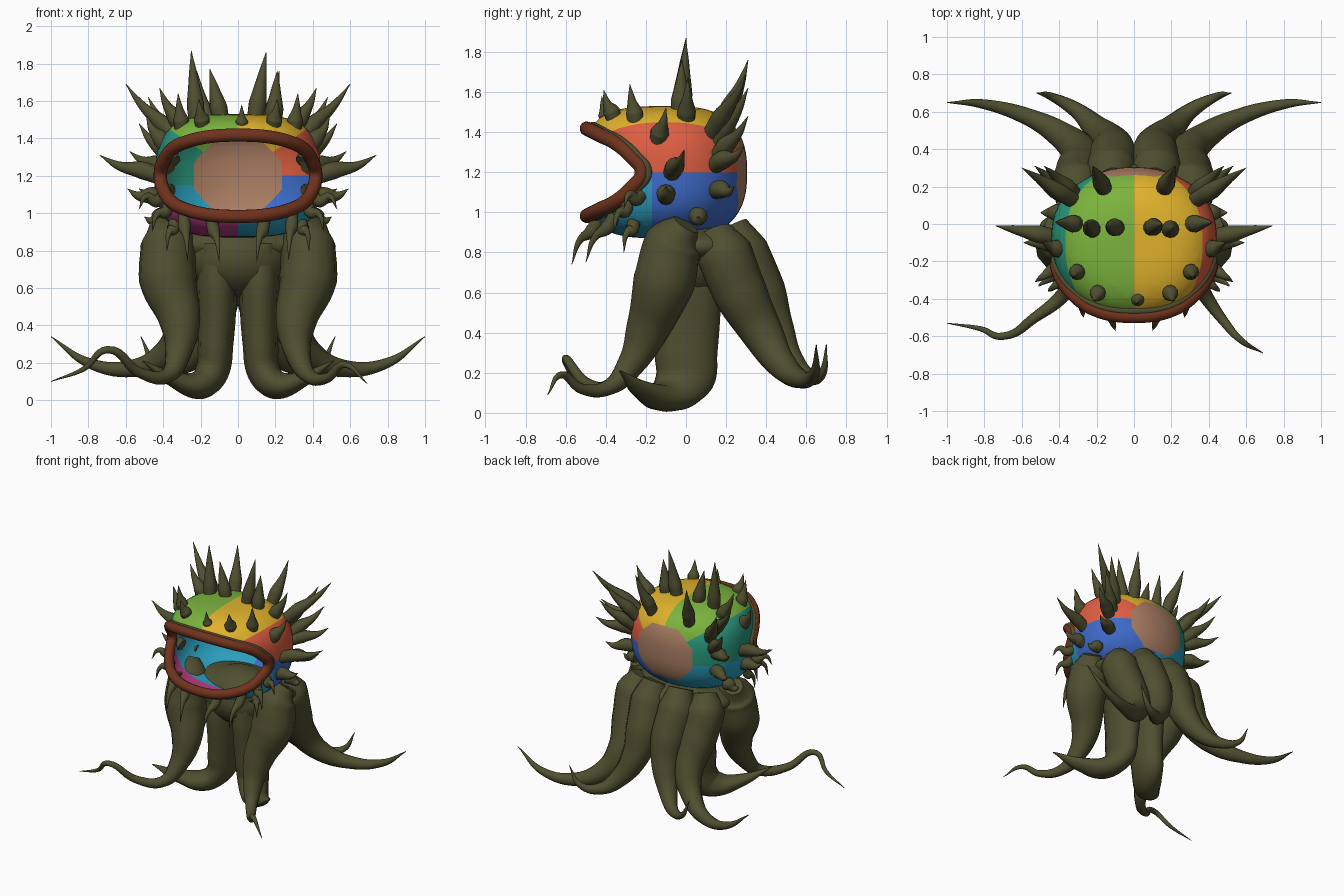
import bpy, bmesh, math
from mathutils import Vector

cube = bpy.data.objects.get("Cube")
if cube:
    bpy.data.objects.remove(cube, do_unlink=True)


def material(name, r, g, b):
    m = bpy.data.materials.new(name)
    lin = [(c / 255) ** 2.2 for c in (r, g, b)] + [1]
    m.diffuse_color = lin
    m.use_nodes = True
    bsdf = next(n for n in m.node_tree.nodes if n.type == 'BSDF_PRINCIPLED')
    bsdf.inputs["Base Color"].default_value = lin
    bsdf.inputs["Roughness"].default_value = 0.8
    return m


OLIVE = material("olive skin", 80, 80, 52)
BROWN = material("brown lip", 112, 54, 34)
PATCHES = [material(*a) for a in (
    ("green", 122, 178, 64), ("yellow", 222, 176, 48), ("red", 222, 94, 68),
    ("teal", 46, 150, 124), ("blue", 64, 106, 200), ("cyan", 46, 156, 188),
    ("pink", 190, 66, 135), ("tan", 168, 124, 98))]
GREEN, YELLOW, RED, TEAL, BLUE, CYAN, PINK, TAN = range(8)


def add_mesh(name, bm, mats):
    me = bpy.data.meshes.new(name)
    for f in bm.faces:
        f.smooth = True
    bm.to_mesh(me)
    bm.free()
    for m in mats:
        me.materials.append(m)
    ob = bpy.data.objects.new(name, me)
    bpy.context.collection.objects.link(ob)
    return ob


def tubes(name, paths, mat, cyclic=False, depth_scale=1.0):
    """Tapered tubes; every path is a list of (x, y, z, radius)."""
    cu = bpy.data.curves.new(name, 'CURVE')
    cu.dimensions = '3D'
    cu.bevel_depth = 1
    cu.bevel_resolution = 4
    cu.resolution_u = 7
    cu.use_fill_caps = True
    for path in paths:
        sp = cu.splines.new('BEZIER')
        sp.bezier_points.add(len(path) - 1)
        sp.use_cyclic_u = cyclic
        for p, (x, y, z, r) in zip(sp.bezier_points, path):
            p.co = (x, y / depth_scale, z)
            p.radius = r
        for p in sp.bezier_points:
            p.handle_left_type = p.handle_right_type = 'AUTO'
    tmp = bpy.data.objects.new(name + "_path", cu)
    bpy.context.collection.objects.link(tmp)
    dg = bpy.context.evaluated_depsgraph_get()
    me = bpy.data.meshes.new_from_object(tmp.evaluated_get(dg))
    bpy.data.objects.remove(tmp, do_unlink=True)
    bm = bmesh.new()
    bm.from_mesh(me)
    for v in bm.verts:
        v.co.y *= depth_scale
    bpy.data.meshes.remove(me)
    return add_mesh(name, bm, [mat])


def blob(name, centre, size, mat):
    bm = bmesh.new()
    bmesh.ops.create_uvsphere(bm, u_segments=32, v_segments=16, radius=1)
    for v in bm.verts:
        v.co = Vector(a + b * c for a, b, c in zip(centre, size, v.co))
    return add_mesh(name, bm, [mat])


def flip(path):
    return [(-p[0], *p[1:]) for p in path]


# Head: rounded shell, boxier at the front, split along patch borders
C = Vector((0, -0.1, 1.2))
MOUTH = Vector((0, -0.2, 1.2))
JAW = Vector((0, -0.04, 1.2))
BELLY = Vector((0, -0.17, 1.2))
CHEEK = Vector((0, 0, 1.15))
bm = bmesh.new()
bmesh.ops.create_uvsphere(bm, u_segments=48, v_segments=32, radius=1)
for v in bm.verts:
    n = v.co.copy()
    q, p = 2.2 - 0.15 * n.y, 3.1 - 0.5 * n.y
    flat = (abs(n.x) ** q + abs(n.y) ** q) ** (1 / q)
    k = (flat ** p + abs(n.z) ** p) ** (-1 / p)
    v.co = C + Vector((n.x * (0.44 + 0.03 * n.y), n.y * 0.405, n.z * 0.33)) * k
cuts = [(MOUTH, (0, 1, 0.7)), (MOUTH, (0, 1, -0.7)), (JAW, (0, 1, 2)), (JAW, (0, 1, -2)),
        (BELLY, (0, 1, 0)), (C, (1, 0, 0)), (C, (0, 0, 1)), (CHEEK, (0, 0, 1))]
for s in (1, -1):
    cuts += [(C, (1.5, s, 0)), (C, (0.68, 0, s)), (C, (0, 1, 1.8 * s)),
             (C, (1.15, -1, 1.15 * s)), (C, (1.15, 1, 1.15 * s))]
for co, no in cuts:
    bmesh.ops.bisect_plane(bm, geom=bm.verts[:] + bm.edges[:] + bm.faces[:], dist=1e-5,
                           plane_co=co, plane_no=no)


def in_mouth(f):
    c = f.calc_center_median()
    dz = abs(c.z - C.z)
    return c.y < MOUTH.y - 0.7 * dz and c.y < JAW.y - 2 * dz


bmesh.ops.delete(bm, geom=[f for f in bm.faces if in_mouth(f)], context='FACES')


def patch(f):
    c = f.calc_center_median()
    d = c - C
    ax, az = abs(d.x), abs(d.z)
    if d.y > max(1.5 * ax, 1.8 * az, 1.15 * (ax + az)):
        return TAN
    if d.z > 0.68 * ax:
        return YELLOW if d.x > 0 else GREEN
    if d.x > 0:
        if d.z > 0:
            return RED
        return CYAN if c.y < BELLY.y else BLUE
    if c.z > CHEEK.z:
        return TEAL
    return PINK if c.y < BELLY.y else CYAN


for f in bm.faces:
    f.material_index = patch(f)

# Lips follow the open edge of the shell
edge = [v.co.copy() for e in bm.edges if e.is_boundary for v in e.verts]
rim = []
for i in range(32):
    a = math.tau * i / 32
    ray = Vector((math.cos(a), math.sin(a)))
    rim.append(max(edge, key=lambda p: Vector((p.x, p.z - 1.2)).normalized().dot(ray)))
add_mesh("head_shell", bm, PATCHES)
tubes("mouth_lip", [[(p.x * 0.98, p.y - 0.02, p.z, 0.036) for p in rim]], BROWN, cyclic=True)
tubes("outer_lip", [[(p.x, p.y + 0.01, 1.2 + (p.z - 1.2) * 1.06, 0.022) for p in rim]],
      OLIVE, cyclic=True)

# Body joining the legs, and the throat opening inside the mouth
blob("body_core", (0, 0.03, 0.76), (0.28, 0.23, 0.21), OLIVE)
blob("body_shoulders", (0, 0.08, 0.83), (0.42, 0.24, 0.11), OLIVE)
blob("throat", (0, 0.03, 0.9), (0.16, 0.15, 0.06), OLIVE)

# Legs and tentacles
middle = [(0.13, 0, 0.84, 0.1), (0.115, 0, 0.6, 0.108), (0.12, 0.0, 0.3, 0.095),
          (0.14, -0.01, 0.15, 0.09), (0.2, -0.08, 0.085, 0.08),
          (0.34, -0.2, 0.11, 0.045), (0.51, -0.33, 0.21, 0.003)]
tubes("middle_legs", [middle, flip(middle)], OLIVE, depth_scale=1.65)

front = [(0.41, 0.0, 0.94, 0.07), (0.38, -0.06, 0.85, 0.145), (0.375, -0.11, 0.65, 0.155),
         (0.31, -0.19, 0.42, 0.11), (0.32, -0.27, 0.25, 0.07), (0.38, -0.38, 0.13, 0.04)]
left_tip = [(0.48, -0.52, 0.12, 0.026), (0.57, -0.62, 0.19, 0.018), (0.69, -0.69, 0.09, 0.002)]
right_tip = [(-0.53, -0.5, 0.15, 0.028), (-0.7, -0.6, 0.27, 0.02),
             (-0.82, -0.56, 0.17, 0.014), (-1.0, -0.53, 0.1, 0.002)]
tubes("front_legs", [front + left_tip, flip(front) + right_tip], OLIVE)

back_outer = [(0.27, 0.15, 0.91, 0.08), (0.3, 0.19, 0.8, 0.14), (0.29, 0.27, 0.6, 0.135),
              (0.29, 0.38, 0.4, 0.105), (0.38, 0.47, 0.25, 0.075), (0.56, 0.57, 0.17, 0.048),
              (0.8, 0.64, 0.2, 0.027), (1.0, 0.65, 0.34, 0.002)]
back_inner = [(0.11, 0.22, 0.93, 0.09), (0.12, 0.28, 0.8, 0.135), (0.11, 0.37, 0.6, 0.13),
              (0.13, 0.44, 0.42, 0.1), (0.21, 0.52, 0.26, 0.068), (0.31, 0.61, 0.18, 0.042),
              (0.44, 0.68, 0.2, 0.022), (0.52, 0.7, 0.34, 0.002)]
for name, path in (("back_outer_legs", back_outer), ("back_inner_legs", back_inner)):
    tubes(name, [path, flip(path)], OLIVE)


# Spikes: rooted in the shell, leaning into a thin curved tip
def spike(base, tip, r, sag=0.02):
    b, t = Vector(base), Vector(tip)
    at = [b.lerp(t, -0.04), b.lerp(t, 0.25), b.lerp(t, 0.66), t]
    at[2].z -= sag
    return [(*p, r * k) for p, k in zip(at, (0.9, 1, 0.5, 0.03))]


def mirrored(items, r, sag=0.02):
    out = [spike(b, t, r, sag) for b, t in items]
    return out + [flip(p) for p in out]


crown = [((-0.22, -0.03, 1.48), (-0.25, 0, 1.87)), ((-0.09, -0.02, 1.5), (-0.15, -0.01, 1.77)),
         ((0.09, -0.02, 1.5), (0.15, 0, 1.86)), ((0.19, -0.03, 1.49), (0.21, -0.02, 1.76))]
tubes("crown_spikes", [spike(b, t, 0.048, 0) for b, t in crown], OLIVE)
upper = [((0.16, 0.19, 1.45), (0.22, 0.31, 1.76)), ((0.33, 0.13, 1.4), (0.6, 0.3, 1.69)),
         ((0.3, 0, 1.45), (0.42, 0.01, 1.67)), ((0.39, -0.14, 1.36), (0.49, -0.1, 1.52)),
         ((0.32, 0.16, 1.36), (0.48, 0.31, 1.62)), ((0.35, 0.16, 1.28), (0.53, 0.31, 1.48))]
tubes("upper_spikes", mirrored(upper, 0.047), OLIVE)
side = [((0.43, -0.07, 1.2), (0.74, -0.01, 1.31)), ((0.42, -0.1, 1.08), (0.59, -0.1, 1.13)),
        ((0.37, 0.15, 1.24), (0.58, 0.29, 1.33)), ((0.36, 0.15, 1.11), (0.53, 0.24, 1.13)),
        ((0.39, 0.06, 0.98), (0.5, 0.06, 0.98))]
tubes("side_spikes", mirrored(side, 0.048), OLIVE)
brow = [((0.19, -0.36, 1.47), (0.21, -0.41, 1.61)), ((0.3, -0.25, 1.45), (0.32, -0.28, 1.64))]
tubes("brow_spikes", mirrored(brow, 0.043) + [spike((0.02, -0.4, 1.46), (0.02, -0.42, 1.58), 0.034)],
      OLIVE)

# Drooping claws under the lower lip
chin = [((0.14, -0.44, 0.96), (0.1, -0.57, 0.74)), ((0.29, -0.36, 0.98), (0.27, -0.5, 0.75)),
        ((0.37, -0.29, 1.04), (0.46, -0.36, 0.9)), ((0.41, -0.23, 1.08), (0.53, -0.31, 1.02)),
        ((0.34, -0.26, 0.95), (0.38, -0.31, 0.8))]
tubes("chin_claws", mirrored(chin, 0.035, -0.05), OLIVE)
